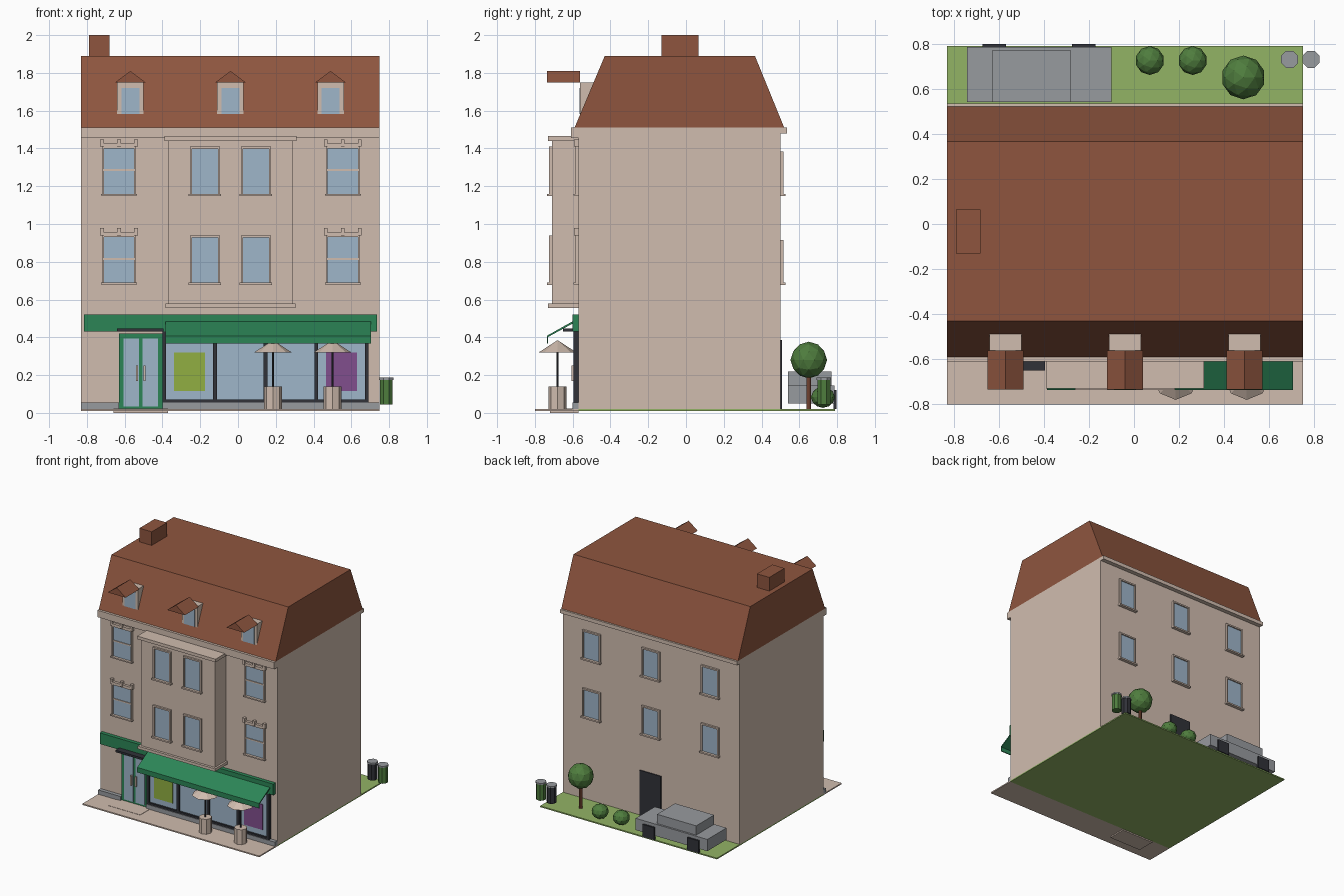
import bpy
import bmesh
from math import pi
from mathutils import Matrix, Vector

default = bpy.data.objects.get("Cube")
if default:
    bpy.data.objects.remove(default, do_unlink=True)


def srgb(red, green, blue):
    return tuple((c / 255) ** 2.2 for c in (red, green, blue)) + (1.0,)


def material(name, *rgb):
    mat = bpy.data.materials.new(name)
    mat.use_nodes = True
    mat.diffuse_color = srgb(*rgb)
    mat.node_tree.nodes["Principled BSDF"].inputs["Base Color"].default_value = srgb(*rgb)
    return mat


STONE = material("warm_stone", 207, 187, 173)
BROWN = material("roof_brown", 141, 86, 65)
GLASS = material("pale_blue_glass", 157, 180, 200)
GREEN = material("shop_green", 48, 132, 87)
DARK = material("dark_metal", 52, 53, 59)
GREY = material("mid_grey", 150, 153, 157)
LAWN = material("lawn_green", 145, 178, 101)
LEAF = material("leaf_green", 80, 124, 64)
LIME = material("poster_lime", 144, 173, 68)
PURPLE = material("poster_purple", 128, 80, 140)


def finish(name, bm, mat):
    bmesh.ops.recalc_face_normals(bm, faces=bm.faces)
    mesh = bpy.data.meshes.new(name)
    bm.to_mesh(mesh)
    bm.free()
    mesh.materials.append(mat)
    obj = bpy.data.objects.new(name, mesh)
    bpy.context.collection.objects.link(obj)
    return obj


def boxes(name, mat, *bounds):
    """One object from boxes, each given as (x0, x1, y0, y1, z0, z1)."""
    bm = bmesh.new()
    for b in bounds:
        low, high = Vector(b[0::2]), Vector(b[1::2])
        matrix = Matrix.Translation((low + high) / 2) @ Matrix.Diagonal((high - low).to_4d())
        bmesh.ops.create_cube(bm, size=1, matrix=matrix)
    return finish(name, bm, mat)


def prism(name, mat, profile, axis, start, end):
    """Extrude a profile along x (points are y, z) or along y (points are x, z)."""
    bm = bmesh.new()
    points = [(start, a, b) if axis == "x" else (a, start, b) for a, b in profile]
    face = bm.faces.new([bm.verts.new(p) for p in points])
    moved = bmesh.ops.extrude_face_region(bm, geom=[face])["geom"]
    shift = Vector((end - start, 0, 0) if axis == "x" else (0, end - start, 0))
    bmesh.ops.translate(bm, vec=shift, verts=[v for v in moved if isinstance(v, bmesh.types.BMVert)])
    return finish(name, bm, mat)


def cone(name, mat, x, y, z0, z1, r0, r1, sides=8, turn=0.0):
    bm = bmesh.new()
    matrix = Matrix.Translation((x, y, (z0 + z1) / 2)) @ Matrix.Rotation(turn, 4, "Z")
    bmesh.ops.create_cone(bm, cap_ends=True, segments=sides, radius1=r0, radius2=r1,
                          depth=z1 - z0, matrix=matrix)
    return finish(name, bm, mat)


def ball(name, mat, x, y, z, radius, squash=1.0):
    bm = bmesh.new()
    matrix = Matrix.Translation((x, y, z)) @ Matrix.Diagonal((1, 1, squash, 1))
    bmesh.ops.create_icosphere(bm, subdivisions=2, radius=radius, matrix=matrix)
    return finish(name, bm, mat)


def window(name, x, wall, side, z0, z1, half, rim=0.012, sash=False, crown=False):
    """A framed window on a wall at y = wall, facing side (-1 front, 1 back)."""
    def slab(left, right, low, high, depth):
        ys = sorted((wall, wall + side * depth))
        return (x + left, x + right, *ys, low, high)

    inner = half - rim
    depth = 0.015
    frame = [slab(-half, -inner, z0, z1, depth), slab(inner, half, z0, z1, depth),
             slab(-half, half, z1 - rim, z1, depth),
             slab(-half - rim / 2, half + rim / 2, z0 - rim, z0, depth * 1.7)]
    if sash:
        middle = (z0 + z1) / 2
        frame.append(slab(-inner, inner, middle - rim / 2, middle + rim / 2, depth * 0.7))
    if crown:
        wide = half + rim
        frame.append(slab(-wide, wide, z1, z1 + 0.016, depth * 1.4))
        for offset in (-wide, -rim, wide - 2 * rim):
            frame.append(slab(offset, offset + 2 * rim, z1, z1 + 0.038, depth * 1.6))
    boxes(name + "_frame", STONE, *frame)
    boxes(name + "_glass", GLASS, slab(-inner, inner, z0, z1 - rim, depth / 3))


LEFT, RIGHT = -0.83, 0.75
FRONT, BACK = -0.57, 0.50
COLUMNS = (-0.57, -0.04, 0.49)

# Ground
boxes("lawn", LAWN, (LEFT, RIGHT, FRONT, 0.79, 0.01, 0.02))
boxes("pavement", STONE, (LEFT, RIGHT, -0.8, FRONT, 0.01, 0.02))
boxes("door_step", STONE, (-0.66, -0.37, -0.72, FRONT, 0, 0.022))

# Main walls, cornice and mansard roof
boxes("walls", STONE, (LEFT, RIGHT, FRONT, BACK, 0.02, 1.51))
boxes("front_cornice", STONE, (LEFT, RIGHT, -0.61, FRONT, 1.455, 1.51))
boxes("back_cornice", STONE, (LEFT, RIGHT, BACK, 0.535, 1.48, 1.51))
prism("mansard_roof", BROWN, [(-0.59, 1.51), (0.52, 1.51), (0.365, 1.89), (-0.43, 1.89)],
      "x", LEFT, RIGHT)
boxes("chimney", BROWN, (-0.79, -0.68, -0.13, 0.065, 1.88, 2))

# Dormers
for i, x in enumerate(COLUMNS):
    boxes(f"dormer_{i}", STONE, (x - 0.07, x + 0.07, -0.56, -0.48, 1.58, 1.75))
    boxes(f"dormer_glass_{i}", GLASS, (x - 0.048, x + 0.048, -0.565, -0.56, 1.582, 1.72))
    prism(f"dormer_roof_{i}", BROWN, [(x - 0.08, 1.75), (x + 0.08, 1.75), (x, 1.81)],
          "y", -0.735, -0.56)

# Bay with its head and foot mouldings
boxes("bay", STONE, (-0.37, 0.29, -0.71, FRONT, 0.575, 1.44))
boxes("bay_mouldings", STONE, (-0.39, 0.31, -0.73, FRONT, 1.44, 1.465),
      (-0.385, 0.305, -0.73, FRONT, 0.555, 0.578))

# Upper windows on both storeys
for floor, base in (("lower", 0.69), ("upper", 1.16)):
    for name, x in (("right", -0.63), ("left", 0.555)):
        window(f"{floor}_{name}_window", x, FRONT, -1, base, base + 0.25, 0.09,
               rim=0.01, sash=True, crown=True)
    for name, x in (("right", -0.175), ("left", 0.095)):
        window(f"{floor}_bay_{name}_window", x, -0.71, -1, base, base + 0.25, 0.08)
    for i, x in enumerate(COLUMNS):
        window(f"{floor}_back_window_{i}", x, BACK, 1, base, base + 0.225, 0.08)
boxes("back_door", DARK, (-0.13, 0.06, BACK, 0.508, 0.02, 0.385))

# Shop front
boxes("plinth", GREY, (LEFT, -0.63, -0.6, FRONT, 0.02, 0.055),
      (-0.4, RIGHT, -0.6, FRONT, 0.02, 0.055))
boxes("shop_fascia", GREEN, (-0.815, 0.735, -0.6, FRONT, 0.43, 0.52))
boxes("shop_glass", GLASS, (-0.39, 0.68, -0.58, FRONT, 0.06, 0.43))
bars = [(-0.4 + i * 0.268, -0.38 + i * 0.268, -0.595, FRONT, 0.055, 0.43) for i in range(5)]
boxes("shop_mullions", DARK, (-0.4, 0.69, -0.595, FRONT, 0.055, 0.07), *bars)
boxes("lime_poster", LIME, (-0.34, -0.175, -0.585, -0.58, 0.115, 0.32))
boxes("purple_poster", PURPLE, (0.465, 0.63, -0.585, -0.58, 0.115, 0.32))
prism("awning", GREEN, [(-0.6, 0.485), (-0.737, 0.408), (-0.737, 0.368), (-0.73, 0.368),
                        (-0.73, 0.402), (-0.6, 0.473)], "x", -0.385, 0.705)

# Shop entrance
boxes("door_frame", GREEN, (-0.63, -0.4, -0.585, FRONT, 0.022, 0.42))
boxes("door_glass", GLASS, *[(x - 0.041, x + 0.041, -0.59, -0.585, 0.035, 0.395)
                             for x in (-0.566, -0.464)])
boxes("door_handles", STONE, *[(x - 0.005, x + 0.005, -0.605, -0.59, 0.17, 0.25)
                               for x in (-0.535, -0.495)])
boxes("door_canopy", DARK, (-0.64, -0.395, -0.65, FRONT, 0.43, 0.446))

# Parasols standing in planters
for i, x in enumerate((0.185, 0.5)):
    cone(f"planter_{i}", STONE, x, -0.68, 0.02, 0.14, 0.048, 0.048)
    cone(f"parasol_pole_{i}", DARK, x, -0.68, 0.14, 0.35, 0.005, 0.005)
    cone(f"parasol_{i}", STONE, x, -0.68, 0.32, 0.385, 0.1, 0)

# Parked car
boxes("car_body", GREY, (-0.74, -0.1, 0.54, 0.785, 0.05, 0.145))
boxes("car_cabin", GREY, (-0.63, -0.28, 0.54, 0.77, 0.145, 0.22))
boxes("car_wheels", DARK, *[(x - 0.052, x + 0.052, 0.78, 0.798, 0.02, 0.12)
                            for x in (-0.62, -0.222)])

# Tree and bushes
cone("tree_trunk", BROWN, 0.485, 0.65, 0.02, 0.22, 0.013, 0.013)
ball("tree_crown", LEAF, 0.485, 0.65, 0.28, 0.097)
for i, x in enumerate((0.07, 0.26)):
    ball(f"bush_{i}", LEAF, x, 0.725, 0.083, 0.064, squash=0.88)

# Bins with grey lids
for name, mat, x in (("dark", DARK, 0.69), ("green", LEAF, 0.785)):
    cone(name + "_bin", mat, x, 0.73, 0.045, 0.175, 0.037, 0.037, turn=pi / 8)
    cone(name + "_bin_lid", GREY, x, 0.73, 0.175, 0.187, 0.041, 0.041, turn=pi / 8)
